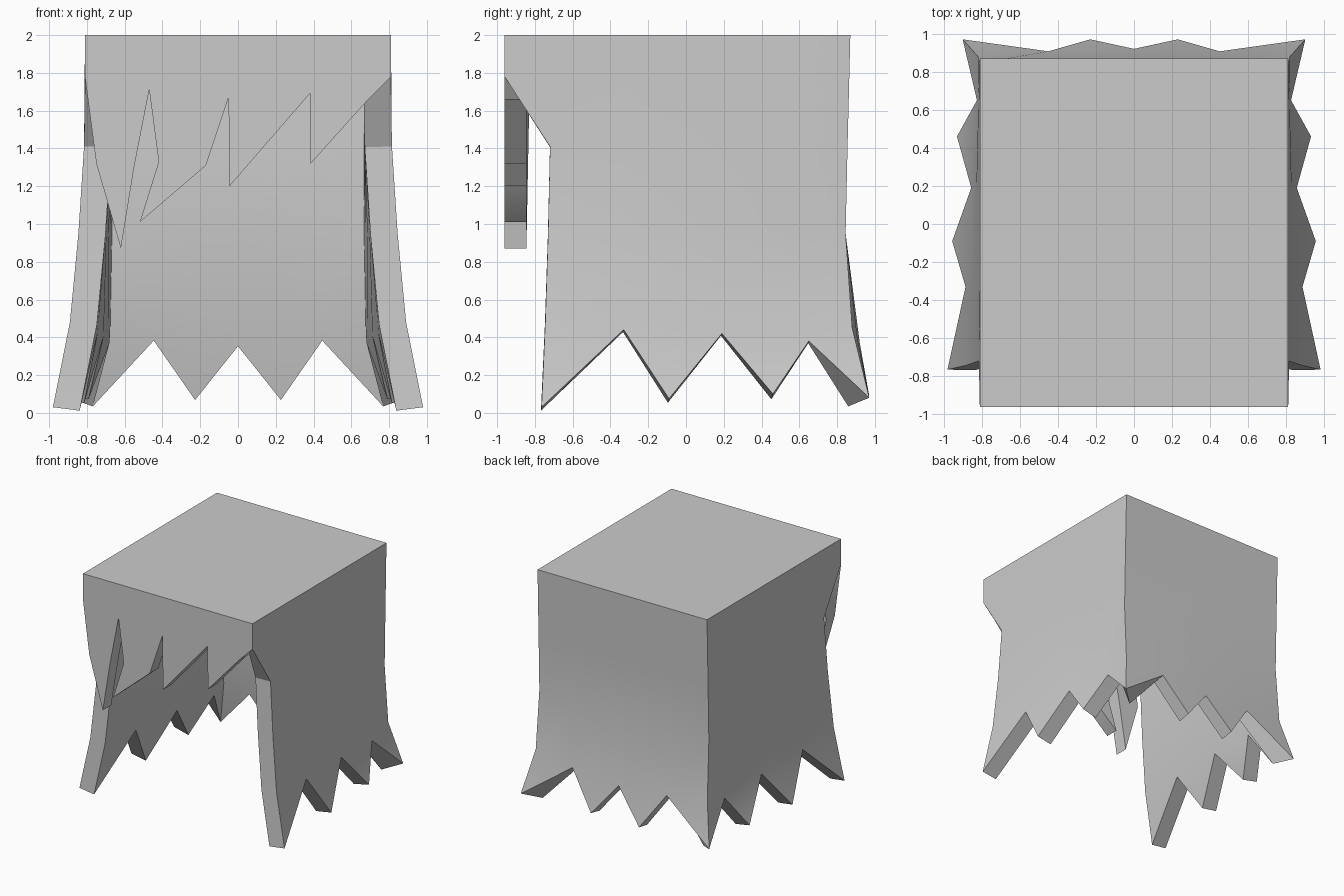
import bpy, bmesh

cube = bpy.data.objects.get("Cube")
if cube:
    bpy.data.objects.remove(cube, do_unlink=True)

STRETCH = 1.25   # walls are thicker sideways than front to back

cloth = bpy.data.materials.new("grey cloth")
cloth.use_nodes = True
cloth.diffuse_color = (0.6, 0.6, 0.6, 1)
cloth.node_tree.nodes["Principled BSDF"].inputs["Base Color"].default_value = (0.6, 0.6, 0.6, 1)

bm = bmesh.new()
cache = {}


def vert(x, y, z):
    key = (round(x, 4), round(y, 4), round(z, 4))
    if key not in cache:
        cache[key] = bm.verts.new((x / STRETCH, y, z))
    return cache[key]


def face(points):
    bm.faces.new([vert(*p) for p in points])


def wall(columns, tips):
    """Quads between neighbouring columns, then a torn point below each pair."""
    for a, b, tip in zip(columns, columns[1:], tips):
        for i in range(len(a) - 1):
            face([a[i], b[i], b[i + 1], a[i + 1]])
        face([a[-1], b[-1], tip])


def side_columns(s):
    front = [(s * .815, -.72, 1.41), (s * .845, -.73, .95), (s * .89, -.745, .48)]
    cols = [front]
    for y, mid, low, z in [(-.33, .84, .885, .44), (.19, .828, .855, .42), (.65, .817, .825, .38)]:
        cols.append([(s * .814, y, 1.4), (s * mid, y, .95), (s * low, y, z)])
    cols.append([(s * .81, .855, 1.4), (s * .81, .845, .95), (s * .82, .88, .45)])
    return cols


# Side walls, mirrored
rim = {}
for s in (1, -1):
    cols = side_columns(s)
    tips = [(s * .98, -.765, .03), (s * .955, -.09, .075),
            (s * .93, .46, .1), (s * .9, .97, .08)]
    wall(cols, tips)
    top = [(s * .81, y, 2) for y in (-.96, -.33, .19, .65, .87)]
    rim[s] = top
    face([top[0], (s * .81, -.96, 1.78), cols[0][0], cols[1][0], top[1]])
    for i in range(1, 4):
        face([top[i], cols[i][0], cols[i + 1][0], top[i + 1]])

# Back wall
back = [[(-.81, .87, 2)] + side_columns(-1)[-1]]
for x, y, z in [(-.45, .907, .4), (0, .92, .37), (.45, .907, .4)]:
    back.append([(x, .87, 2), (x, .855, 1.4), (x, .845, .95), (x, y, z)])
back.append([(.81, .87, 2)] + side_columns(1)[-1])
wall(back, [(-.9, .97, .08), (-.23, .97, .09), (.23, .97, .09), (.9, .97, .08)])

# Flat top, sharing the wall rims
face(rim[1] + [c[0] for c in back[3:0:-1]] + rim[-1][::-1])

# Torn front flap
flap = [(-.81, 2), (-.81, 1.78), (-.75, 1.32), (-.62, .87), (-.55, 1.3), (-.47, 1.71),
        (-.42, 1.33), (-.52, 1.01), (-.17, 1.31), (-.05, 1.67), (-.045, 1.2),
        (.38, 1.69), (.385, 1.32), (.69, 1.66), (.81, 1.78), (.81, 2)]
face([(x, -.96, z) for x, z in flap])

bmesh.ops.recalc_face_normals(bm, faces=bm.faces)
bm.normal_update()
roof = max(bm.faces, key=lambda f: f.calc_center_median().z)
if roof.normal.z < 0:
    bmesh.ops.reverse_faces(bm, faces=bm.faces)

mesh = bpy.data.meshes.new("torn_hood")
bm.to_mesh(mesh)
bm.free()
mesh.materials.append(cloth)
hood = bpy.data.objects.new("torn_hood", mesh)
bpy.context.collection.objects.link(hood)
hood.scale.x = STRETCH

# Cloth thickness, grown inward
solid = hood.modifiers.new("thickness", "SOLIDIFY")
solid.thickness = 0.115
solid.offset = -1
solid.use_even_offset = True

bpy.context.view_layer.objects.active = hood
hood.select_set(True)
bpy.ops.object.modifier_apply(modifier=solid.name)
bpy.ops.object.shade_smooth_by_angle(angle=0.5)
